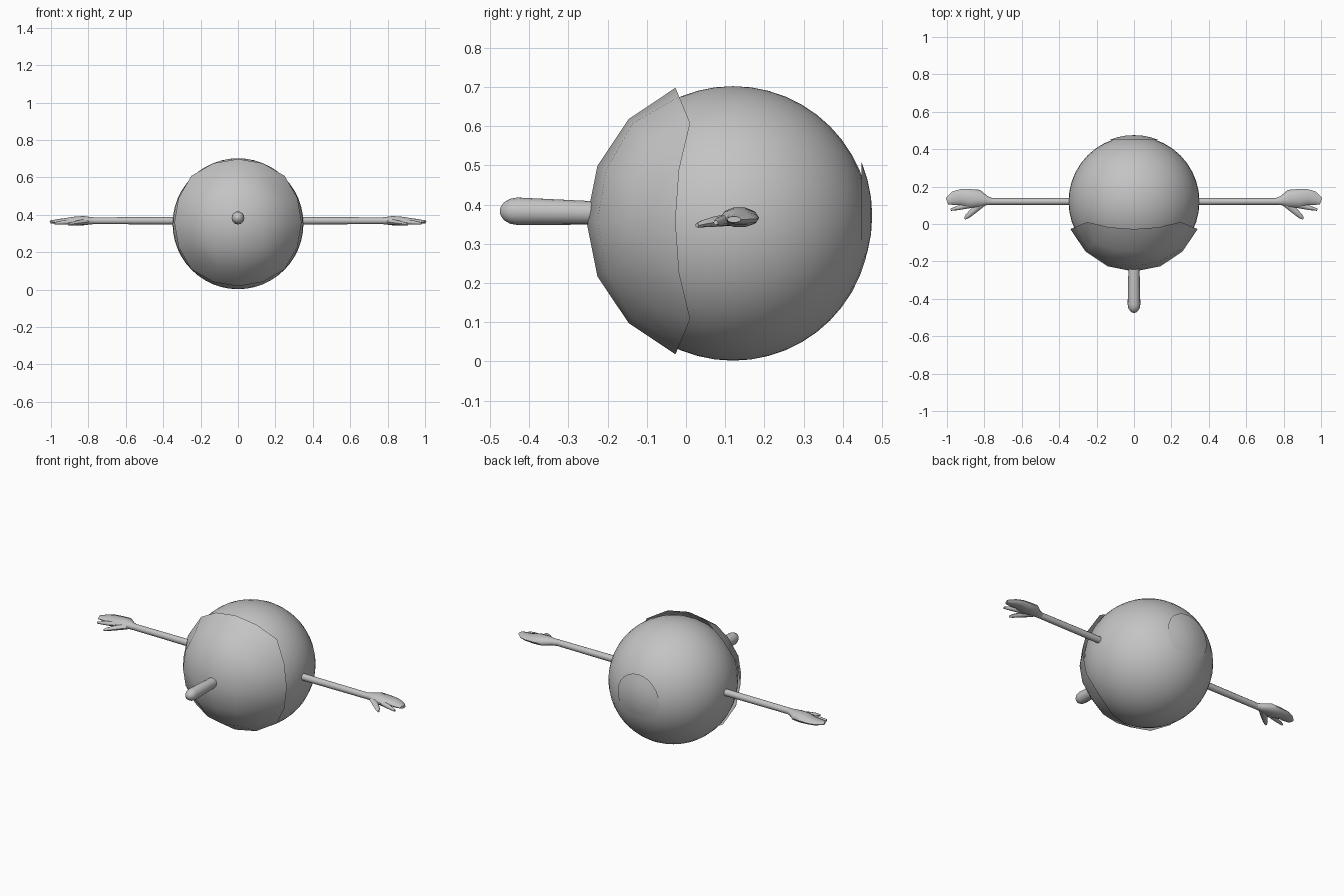
import bpy, bmesh, math
from mathutils import Vector

cube = bpy.data.objects.get("Cube")
if cube:
    bpy.data.objects.remove(cube, do_unlink=True)

grey = bpy.data.materials.new("plain_grey")
grey.use_nodes = True
COLOUR = (0.55, 0.55, 0.55, 1)
grey.diffuse_color = COLOUR
grey.node_tree.nodes["Principled BSDF"].inputs["Base Color"].default_value = COLOUR

CENTRE = Vector((0, 0.12, 0.352))


def finish(name, bm, smooth_angle=50):
    bmesh.ops.recalc_face_normals(bm, faces=bm.faces)
    mesh = bpy.data.meshes.new(name)
    bm.to_mesh(mesh)
    bm.free()
    mesh.materials.append(grey)
    obj = bpy.data.objects.new(name, mesh)
    bpy.context.collection.objects.link(obj)
    bpy.ops.object.select_all(action='DESELECT')
    obj.select_set(True)
    bpy.context.view_layer.objects.active = obj
    bpy.ops.object.shade_smooth_by_angle(angle=math.radians(smooth_angle))
    return obj


def loft(name, rings, sides=12, mirror=1):
    """Skin elliptical rings (x, y, z, half width, half height) along a level path."""
    bm = bmesh.new()
    loops = []
    for i, (x, y, z, w, h) in enumerate(rings):
        a, b = rings[max(i - 1, 0)], rings[min(i + 1, len(rings) - 1)]
        side = Vector((a[1] - b[1], b[0] - a[0], 0)).normalized()
        loop = []
        for k in range(sides):
            t = math.tau * k / sides
            p = Vector((x, y, z)) + side * w * math.cos(t)
            loop.append(bm.verts.new((p.x * mirror, p.y, p.z + h * math.sin(t))))
        loops.append(loop)
    for lo, hi in zip(loops, loops[1:]):
        for k in range(sides):
            n = (k + 1) % sides
            bm.faces.new((lo[k], lo[n], hi[n], hi[k]))
    bm.faces.new(loops[0])
    bm.faces.new(loops[-1])
    return finish(name, bm)


# Round head
bm = bmesh.new()
bmesh.ops.create_uvsphere(bm, u_segments=40, v_segments=24, radius=0.35)
bmesh.ops.translate(bm, verts=bm.verts, vec=CENTRE)
finish("head", bm)

# Face shell: open front part of a coarse cube-based sphere
bm = bmesh.new()
bmesh.ops.create_cube(bm, size=2)
bmesh.ops.subdivide_edges(bm, edges=bm.edges[:], cuts=3, use_grid_fill=True)
bmesh.ops.delete(bm, geom=[v for v in bm.verts if v.co.y > -0.4], context='VERTS')
for v in bm.verts:
    d = Vector([math.tan(c * math.pi / 4) for c in v.co]).normalized()
    v.co = CENTRE + d * 0.368 + Vector((0, -0.006, 0.006))
finish("face_shell", bm)

# Shallow patch on the back of the head
bm = bmesh.new()
bmesh.ops.create_uvsphere(bm, u_segments=24, v_segments=24, radius=0.355)
bmesh.ops.delete(bm, geom=[v for v in bm.verts if v.co.z < 0.325], context='VERTS')
for v in bm.verts:
    v.co = CENTRE + Vector((v.co.x, v.co.z, v.co.y + 0.02))
finish("back_patch", bm)

# Long nose with a rounded tip
nose = [(0, -0.20, 0.378, 0.029, 0.029), (0, -0.43, 0.383, 0.034, 0.035)]
for deg in (25, 50, 70, 84):
    s, c = math.sin(math.radians(deg)), math.cos(math.radians(deg))
    nose.append((0, -0.43 - 0.045 * s, 0.383, 0.034 * c, 0.035 * c))
loft("nose", nose, 16)

# Arms, palms and fingers
for label, m in (("left", 1), ("right", -1)):
    loft(label + "_arm", [(0.30, 0.12, 0.368, 0.019, 0.02),
                          (0.79, 0.12, 0.368, 0.018, 0.018)], 12, m)
    loft(label + "_hand", [(0.76, 0.12, 0.368, 0.018, 0.018),
                           (0.79, 0.125, 0.368, 0.026, 0.021),
                           (0.83, 0.136, 0.368, 0.047, 0.026),
                           (0.88, 0.137, 0.366, 0.050, 0.024),
                           (0.93, 0.144, 0.365, 0.042, 0.017),
                           (0.96, 0.137, 0.363, 0.038, 0.014),
                           (1.00, 0.122, 0.362, 0.019, 0.008)], 10, m)
    loft(label + "_small_finger", [(0.86, 0.108, 0.362, 0.020, 0.015),
                                   (0.94, 0.086, 0.358, 0.012, 0.011),
                                   (0.98, 0.076, 0.354, 0.006, 0.006)], 8, m)
    loft(label + "_thumb", [(0.81, 0.115, 0.362, 0.022, 0.016),
                            (0.86, 0.069, 0.356, 0.017, 0.013),
                            (0.89, 0.042, 0.351, 0.013, 0.009),
                            (0.905, 0.028, 0.347, 0.006, 0.005)], 8, m)
